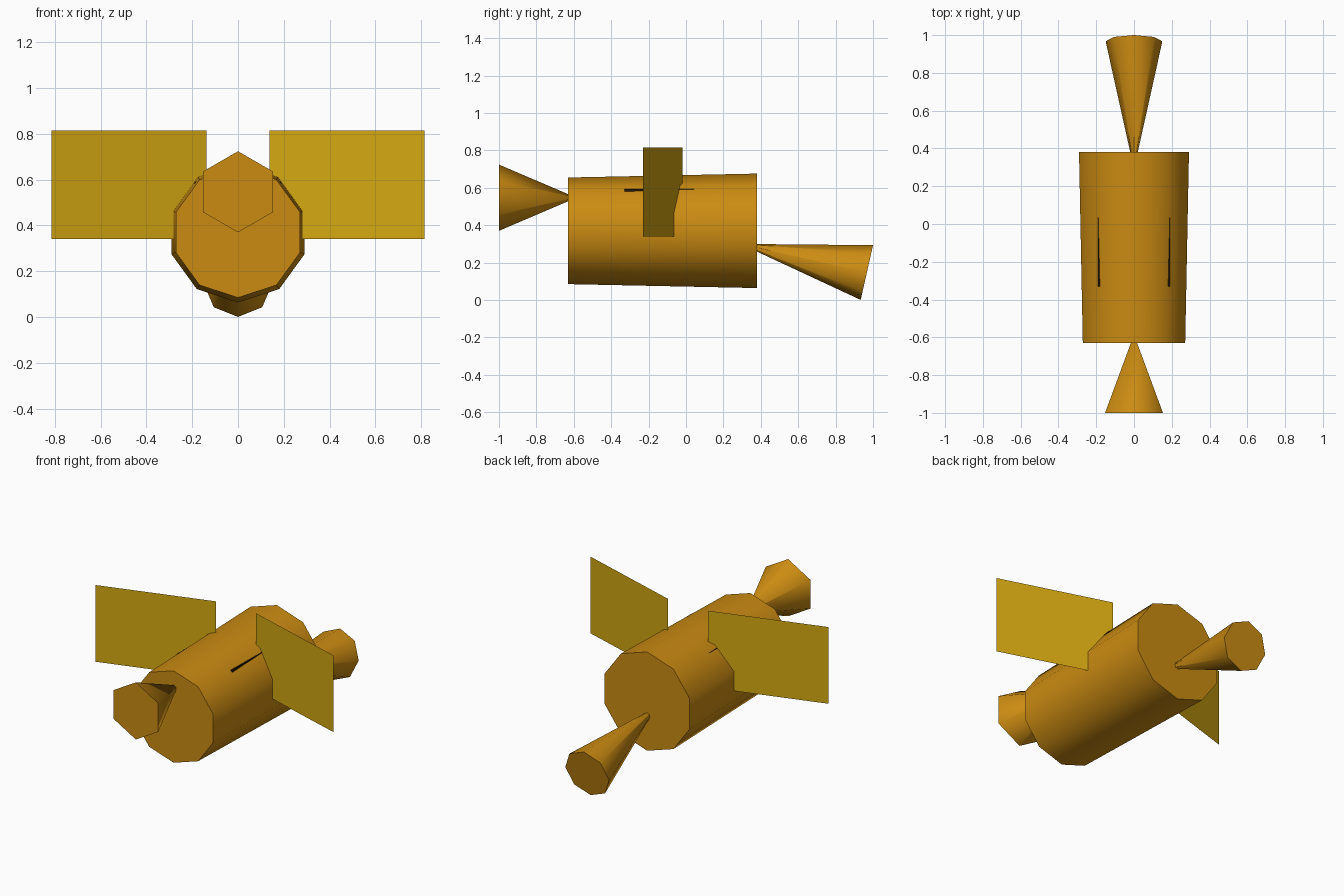
import bpy, bmesh, math
from mathutils import Vector

if "Cube" in bpy.data.objects:
    bpy.data.objects.remove(bpy.data.objects["Cube"])


def material(name, rgb):
    m = bpy.data.materials.new(name)
    m.diffuse_color = (*rgb, 1)
    m.use_nodes = True
    m.node_tree.nodes["Principled BSDF"].inputs["Base Color"].default_value = m.diffuse_color
    return m


ORANGE = material("amber", (0.60, 0.26, 0.006))
GOLD = material("panel gold", (0.66, 0.39, 0.006))
DARK = material("dark brown", (0.02, 0.009, 0.002))


def finish(name, bm, mat, smooth=False):
    me = bpy.data.meshes.new(name)
    bm.to_mesh(me)
    bm.free()
    ob = bpy.data.objects.new(name, me)
    bpy.context.collection.objects.link(ob)
    me.materials.append(mat)
    if smooth:
        bpy.ops.object.select_all(action='DESELECT')
        ob.select_set(True)
        bpy.context.view_layer.objects.active = ob
        bpy.ops.object.shade_smooth_by_angle(angle=math.radians(70))
    return ob


def frustum(name, p0, r0, p1, r1, sides, mat):
    """Capped frustum between two (y, z) points, with one corner facing up."""
    a, b = Vector((0, *p0)), Vector((0, *p1))
    d = (b - a).normalized()
    up = Vector((0, -d.z, d.y)) * (1 if d.y > 0 else -1)
    bm = bmesh.new()
    rings = []
    for c, r in ((a, r0), (b, r1)):
        ring = []
        for i in range(sides):
            t = math.tau * i / sides
            ring.append(bm.verts.new(c + r * (math.sin(t) * Vector((1, 0, 0)) + math.cos(t) * up)))
        rings.append(ring)
        bm.faces.new(ring)
    for i in range(sides):
        j = (i + 1) % sides
        bm.faces.new((rings[0][i], rings[0][j], rings[1][j], rings[1][i]))
    bmesh.ops.recalc_face_normals(bm, faces=bm.faces)
    return finish(name, bm, mat, True)


# Ten-sided body, slightly wider at the back
frustum("body", (-0.63, 0.37), 0.285, (0.38, 0.37), 0.306, 10, ORANGE)

# Front horn and tilted rear horn
frustum("front_horn", (-0.59, 0.547), 0.002, (-1.0, 0.547), 0.177, 6, ORANGE)
frustum("rear_horn", (0.30, 0.298), 0.002, (0.967, 0.147), 0.150, 8, ORANGE)

# Inner core whose upper corners just break through the body
bm = bmesh.new()
bmesh.ops.create_cube(bm, size=1)
for v in bm.verts:
    v.co = (v.co.x * 0.38, -0.33 if v.co.y < 0 else 0.12, 0.593 if v.co.z > 0 else 0.35)
finish("inner_core", bm, DARK)

# Swept flat wing panels, mirrored
for side, name in ((-1, "left_panel"), (1, "right_panel")):
    bm = bmesh.new()
    pts = [(0.137, -0.02, 0.34), (0.815, -0.23, 0.34), (0.815, -0.23, 0.815), (0.137, -0.02, 0.815)]
    vs = [bm.verts.new((side * x, y, z)) for x, y, z in pts]
    bm.faces.new(vs if side > 0 else vs[::-1])
    finish(name, bm, GOLD)
